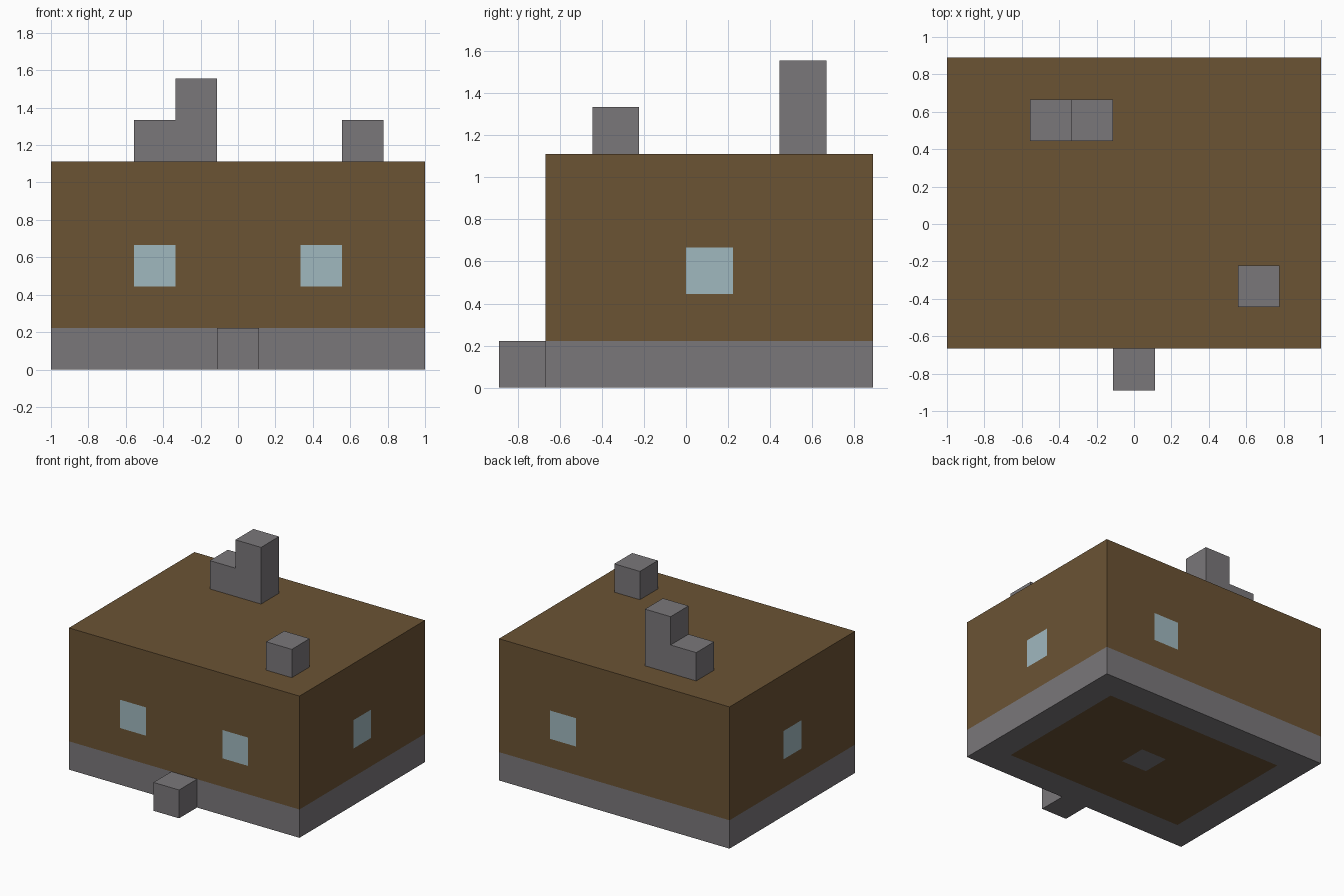
import bpy
import bmesh
from mathutils import Vector

U = 2 / 9  # one building block
ORIGIN = Vector((-4.5, -4, 0))  # front left ground corner, in blocks

default = bpy.data.objects.get("Cube")
if default:
    bpy.data.objects.remove(default, do_unlink=True)


def material(name, srgb):
    linear = [((c / 255 + 0.055) / 1.055) ** 2.4 for c in srgb]
    mat = bpy.data.materials.new(name)
    mat.use_nodes = True
    mat.diffuse_color = (*linear, 1)
    mat.node_tree.nodes["Principled BSDF"].inputs["Base Color"].default_value = (*linear, 1)
    return mat


stone = material("grey stone", (122, 119, 122))
wood = material("brown wood", (107, 83, 52))
glass = material("pale blue glass", (160, 184, 191))
STONE, WOOD, GLASS = range(3)


def add_object(name, bm, materials):
    mesh = bpy.data.meshes.new(name)
    bm.to_mesh(mesh)
    bm.free()
    for mat in materials:
        mesh.materials.append(mat)
    obj = bpy.data.objects.new(name, mesh)
    bpy.context.collection.objects.link(obj)
    return obj


def block(low, high):
    """Box between two corners given in block coordinates."""
    bm = bmesh.new()
    bmesh.ops.create_cube(bm, size=1)
    low, high = Vector(low), Vector(high)
    for v in bm.verts:
        v.co = (ORIGIN + low + (v.co + Vector((0.5, 0.5, 0.5))) * (high - low)) * U
    return bm


def body_colour(face):
    """Pick the colour of a body face from its direction and block cell."""
    cell = face.calc_center_median() / U - ORIGIN
    x, y, z = cell
    n = face.normal
    if n.z > 0.5:
        return WOOD
    if n.z < -0.5:
        centre = 4 < x < 5 and 4 < y < 5
        inner = 1 < x < 8 and 2 < y < 7
        return WOOD if inner and not centre else STONE
    if z < 1:
        return STONE
    if 2 < z < 3:
        if abs(n.x) > 0.5 and 4 < y < 5:
            return GLASS
        if n.y < -0.5 and (2 < x < 3 or 6 < x < 7):
            return GLASS
        if n.y > 0.5 and 6 < x < 7:
            return GLASS
    return WOOD


# House body, sliced where the colours meet
bm = block((0, 1, 0), (9, 8, 5))
cuts = {0: (1, 2, 3, 4, 5, 6, 7, 8), 1: (2, 4, 5, 7), 2: (1, 2, 3)}
for axis, positions in cuts.items():
    normal = Vector((0, 0, 0))
    normal[axis] = 1
    for p in positions:
        bmesh.ops.bisect_plane(bm, geom=bm.verts[:] + bm.edges[:] + bm.faces[:],
                               plane_co=normal * (ORIGIN[axis] + p) * U, plane_no=normal)
bm.normal_update()
for f in bm.faces:
    f.material_index = body_colour(f)
add_object("house_body", bm, (stone, wood, glass))

# Doorstep and roof blocks
for name, low, high in (
    ("doorstep", (4, 0, 0), (5, 1, 1)),
    ("chimney_tall", (3, 6, 5), (4, 7, 7)),
    ("chimney_short", (2, 6, 5), (3, 7, 6)),
    ("roof_vent", (7, 2, 5), (8, 3, 6)),
):
    add_object(name, block(low, high), (stone,))
